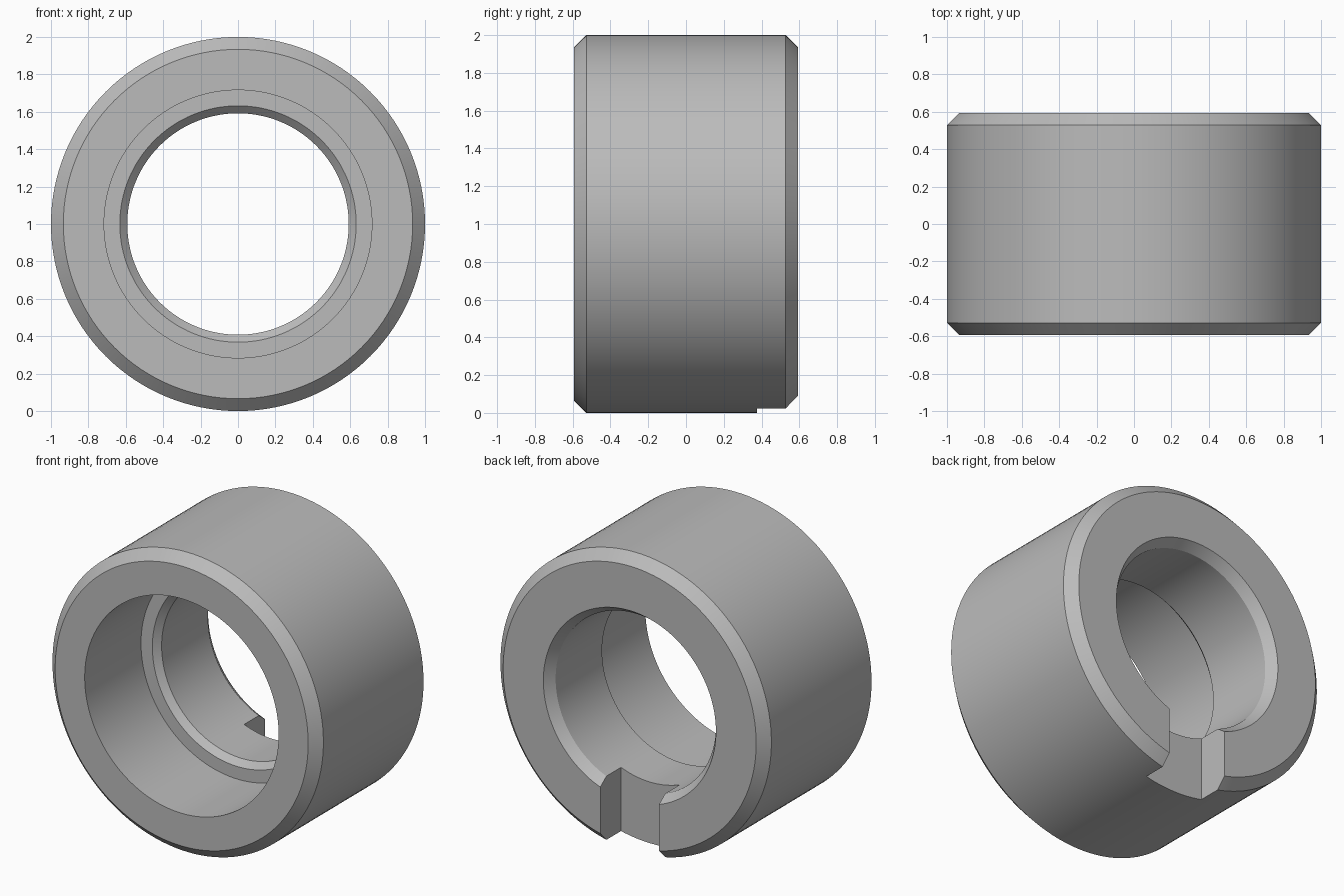
import bpy, bmesh
from math import radians, tau, sin, cos

cube = bpy.data.objects.get("Cube")
if cube:
    bpy.data.objects.remove(cube, do_unlink=True)

SEGMENTS = 128
HALF = 0.594      # half the bushing length
BEVEL = 0.066     # outer chamfer
BORE = 0.592      # narrow bore radius
EDGE = 0.045      # bore chamfers
COUNTERBORE = 0.716
SLOT_Y = 0.375    # floor of the rear slot
SLOT_HALF = 0.217

steel = bpy.data.materials.new("plain grey steel")
steel.use_nodes = True
grey = (0.5, 0.5, 0.5, 1)
steel.diffuse_color = grey
steel.node_tree.nodes["Principled BSDF"].inputs["Base Color"].default_value = grey

# Bushing cross-section (radius, y), revolved about the y axis
profile = [
    (1 - BEVEL, -HALF), (1, -HALF + BEVEL),
    (1, HALF - BEVEL), (1 - BEVEL, HALF),
    (BORE + EDGE, HALF), (BORE, HALF - 0.065),
    (BORE, EDGE - 0.005), (BORE + EDGE - 0.005, 0),
    (COUNTERBORE, 0), (COUNTERBORE, -HALF),
]
bm = bmesh.new()
rings = []
for i in range(SEGMENTS):
    a = tau * i / SEGMENTS
    rings.append([bm.verts.new((r * cos(a), y, 1 + r * sin(a))) for r, y in profile])
for i, ring in enumerate(rings):
    after = rings[(i + 1) % SEGMENTS]
    for j in range(len(profile)):
        k = (j + 1) % len(profile)
        bm.faces.new((ring[j], ring[k], after[k], after[j]))
bmesh.ops.recalc_face_normals(bm, faces=bm.faces)
mesh = bpy.data.meshes.new("slotted_bushing")
bm.to_mesh(mesh)
bm.free()
mesh.materials.append(steel)
bushing = bpy.data.objects.new("slotted_bushing", mesh)
bpy.context.collection.objects.link(bushing)

# Slot through the bottom wall at the rear end
bpy.ops.mesh.primitive_cube_add(size=1, location=(0, SLOT_Y + 0.25, 0.25))
cutter = bpy.context.object
cutter.name = "slot_cutter"
cutter.scale = (2 * SLOT_HALF, 0.5, 1.1)
cutter.hide_render = True
cutter.data.materials.append(steel)

bpy.ops.object.select_all(action="DESELECT")
bushing.select_set(True)
bpy.context.view_layer.objects.active = bushing
cut = bushing.modifiers.new("rear_slot", "BOOLEAN")
cut.operation = "DIFFERENCE"
cut.solver = "EXACT"
cut.object = cutter
bpy.ops.object.modifier_apply(modifier=cut.name)
bpy.data.objects.remove(cutter, do_unlink=True)

bpy.ops.object.shade_smooth_by_angle(angle=radians(25))
